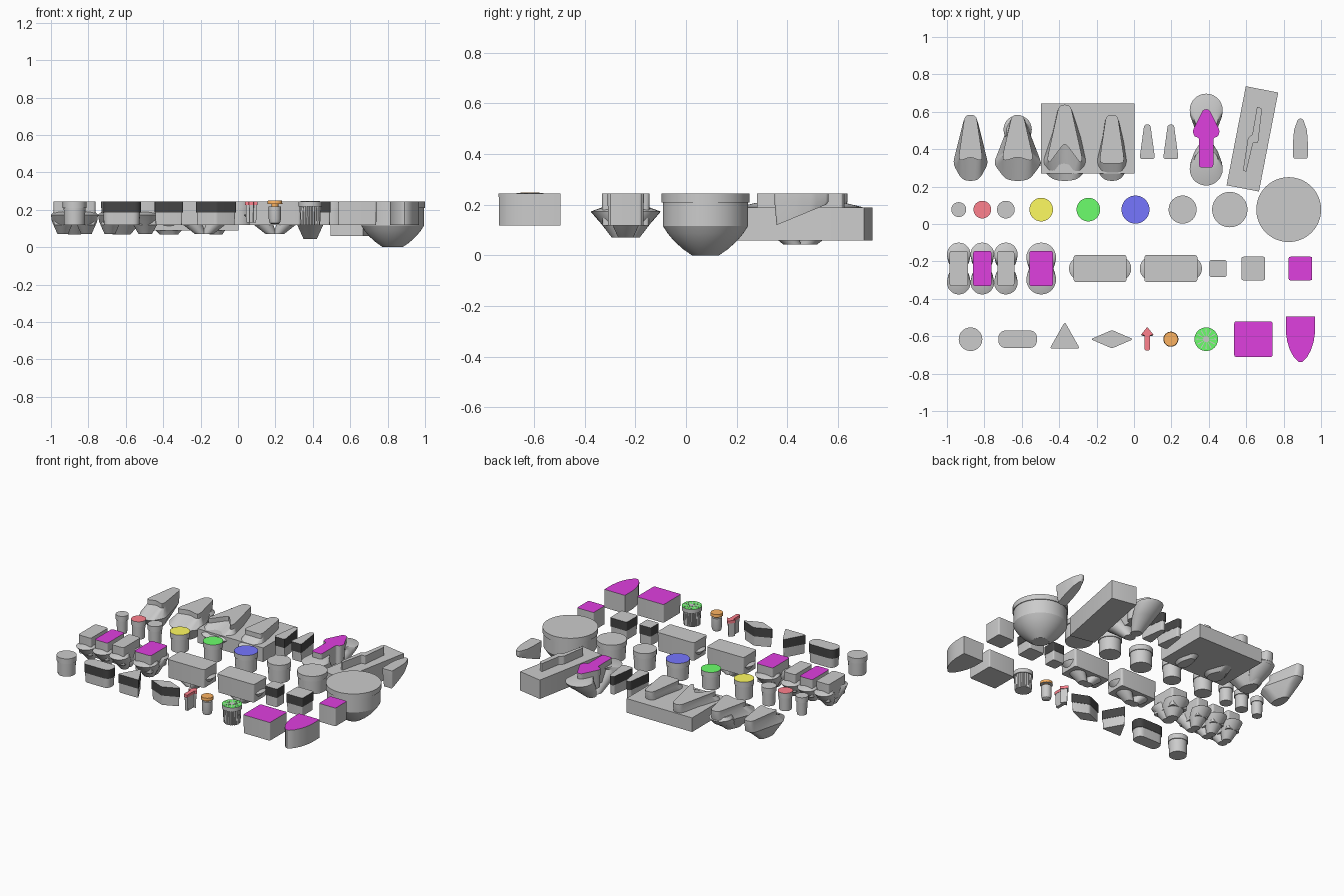
import bpy, bmesh, math
from mathutils import Vector

if "Cube" in bpy.data.objects:
    bpy.data.objects.remove(bpy.data.objects["Cube"])

U = 0.126                       # one layout unit
OX, OY, TOP = 0.008, 0.077, 0.245


def mat(name, r, g, b):
    m = bpy.data.materials.new(name)
    m.diffuse_color = (r, g, b, 1)
    m.use_nodes = True
    m.node_tree.nodes["Principled BSDF"].inputs["Base Color"].default_value = m.diffuse_color
    return m


GREY = mat("grey", .8, .8, .8)
PURPLE = mat("purple", .74, .05, .74)
RED = mat("red", 1, .22, .27)
YELLOW = mat("yellow", 1, .96, .12)
GREEN = mat("green", .15, 1, .15)
BLUE = mat("blue", .18, .18, 1)
ORANGE = mat("orange", .98, .45, .12)
BLACK = mat("black", .06, .06, .06)


def loft(name, x, y, rings, top=GREY, band=GREY, rot=0):
    """Skin equal-length rings from top to bottom; colour the top and first band."""
    bm = bmesh.new()
    vs = [[bm.verts.new(Vector(p) * U) for p in r] for r in rings]
    n = len(vs[0])
    mats = [GREY]
    for m in (top, band):
        if m not in mats:
            mats.append(m)
    bm.faces.new(vs[0]).material_index = mats.index(top)
    bm.faces.new(vs[-1])
    for k in range(len(vs) - 1):
        for i in range(n):
            j = (i + 1) % n
            f = bm.faces.new((vs[k][i], vs[k][j], vs[k + 1][j], vs[k + 1][i]))
            if k == 0:
                f.material_index = mats.index(band)
    bmesh.ops.recalc_face_normals(bm, faces=bm.faces)
    me = bpy.data.meshes.new(name)
    bm.to_mesh(me)
    bm.free()
    if len(mats) > 1:
        for m in mats:
            me.materials.append(m)
    ob = bpy.data.objects.new(name, me)
    ob.location = (OX + x * U, OY + y * U, TOP)
    ob.rotation_euler.z = math.radians(rot)
    bpy.context.collection.objects.link(ob)
    return ob


def circle(z, r, cy=0, n=40):
    return [(r * math.cos(2 * math.pi * i / n), cy + r * math.sin(2 * math.pi * i / n), z)
            for i in range(n)]


def rounded(pts, d, seg=4):
    """Round every polygon corner with a small quadratic curve."""
    out = []
    for i, p in enumerate(pts):
        p, a, b = Vector(p), Vector(pts[i - 1]), Vector(pts[(i + 1) % len(pts)])
        s = p + (a - p).normalized() * min(d, (a - p).length * .49)
        e = p + (b - p).normalized() * min(d, (b - p).length * .49)
        for k in range(seg + 1):
            t = k / seg
            out.append(s * (1 - t) ** 2 + p * 2 * t * (1 - t) + e * t * t)
    return out


def flat(pts, z, s=1, cy=0):
    return [(p[0] * s, cy + (p[1] - cy) * s, z) for p in pts]


def rect(w, h, d=.08):
    return rounded([(-w / 2, -h / 2), (w / 2, -h / 2), (w / 2, h / 2), (-w / 2, h / 2)], d)


def mirror(half):
    """Complete an outline whose right half runs from the top to the bottom."""
    return half + [(-x, y) for x, y in reversed(half) if abs(x) > 1e-6]


def insert(name, x, y, pts, top=GREY, cy=0):
    return loft(name, x, y, [flat(pts, 0), flat(pts, -1, .99, cy)], top)


def flanged(name, x, y, pts, cy=0):
    return loft(name, x, y, [flat(pts, 0), flat(pts, -.48), flat(pts, -.48, .95, cy),
                             flat(pts, -1, .92, cy)], GREY, BLACK)


def cup(name, x, y, rings, rot=0):
    return loft(name, x, y, [circle(z, r, c, 28) for z, r, c in rings], rot=rot)


def double_cup(name, x, y, w, h, c, r, top=GREY, rot=0):
    loft(name, x, y, [flat(rect(w, h, .12), 0), flat(rect(w, h, .12), -1, .97)], top, rot=rot)
    for i in (0, 180):
        cup(name + "_reflector", x, y, [(-.44, r * .72, c - .22), (-.57, r, c),
            (-.85, r * .92, c - .2), (-1.39, r * .45, .15)], rot + i)


# round inserts
for x, r, c in ((-7.5, .315, GREY), (-6.5, .375, RED), (-5.5, .375, GREY), (-4, .5, YELLOW),
                (-2, .5, GREEN), (0, .595, BLUE), (2, .595, GREY), (4, .75, GREY)):
    loft("round_insert", x, 0, [circle(0, r), circle(-.28, r), circle(-.28, r - .04),
                                circle(-1, r - .06)], c)
loft("round_insert_end", -7, -5.5, [circle(0, .5), circle(-.28, .5), circle(-.28, .46),
                                    circle(-1, .44)])

# large round insert with bowl
loft("large_bowl_insert", 6.5, 0, [circle(z, r, n=64) for z, r in (
    (0, 1.375), (-.28, 1.375), (-.28, 1.33), (-1.03, 1.33), (-1.25, 1.19),
    (-1.5, .98), (-1.75, .7), (-1.944, .42))])

# rectangular inserts with paired reflectors
for x, w, c, r, col in ((-7.5, .78, .6, .5, GREY), (-6.5, .78, .6, .5, PURPLE),
                        (-5.5, .72, .6, .5, GREY), (-4, 1, .47, .63, PURPLE)):
    double_cup("rectangle_insert", x, -2.5, w, 1.5, c, r, col)
for x in (-1.5, 1.5):
    double_cup("bar_insert", x, -2.5, 1.14, 2.25, .8, .52, rot=90)

# square inserts
flanged("small_square", 3.5, -2.5, rect(.72, .72))
flanged("square", 5, -2.5, rect(1, 1))
insert("purple_square", 7, -2.5, rect(1, 1), PURPLE)
insert("purple_large_square", 5, -5.5, rect(1.62, 1.5), PURPLE)

# pill, triangle, diamond
flanged("pill", -5, -5.5, rounded([(-.82, -.375), (.82, -.375), (.82, .375), (-.82, .375)], .36, 8))
flanged("triangle", -3, -5.5, rounded([(-.64, -.4), (.64, -.4), (0, .74)], .12))
flanged("diamond", -1, -5.5, rounded([(-.9, 0), (0, -.39), (.9, 0), (0, .39)], .1))

# small red arrow
arrow = rounded(mirror([(0, .52), (.28, .17), (.11, .17), (.11, -.47)]), .05)
loft("small_arrow", .5, -5.5, [flat(arrow, 0), flat(arrow, -.15), flat(arrow, -.15, .88),
                               flat(arrow, -.9, .8)], RED, RED)

# orange button in a cup
loft("button_cup", 1.5, -5.5, [circle(-.22, .26), circle(-.75, .26), circle(-.92, .22),
                               circle(-.97, .14)])
loft("button_stem", 1.5, -5.5, [circle(-.1, .15), circle(-.3, .15)], ORANGE, ORANGE)
loft("button_cap", 1.5, -5.5, [circle(.03, .3), circle(-.12, .32)], ORANGE, ORANGE)

# starburst insert: ribbed body, green face, grey spokes
ribs = [(math.cos(a) * r, math.sin(a) * r) for i in range(48)
        for a, r in ((i * math.pi / 24, .46 if i % 2 else .42),)]
loft("starburst_body", 3, -5.5, [flat(ribs, -.2), flat(ribs, -1, .92)])
loft("starburst_face", 3, -5.5, [circle(0, .5), circle(-.22, .5)], GREEN)
loft("starburst_hub", 3, -5.5, [circle(.01, .13), circle(-.05, .13)])
for i in range(12):
    loft("starburst_spoke", 3, -5.5, [flat([(.1, -.008), (.42, -.025), (.42, .025), (.1, .008)], z)
                                      for z in (.01, -.05)], rot=i * 30)

# shield
shield = mirror([(.62, .96), (.62, .3), (.56, -.1), (.45, -.45), (.29, -.75), (.1, -.95), (0, -.98)])
insert("shield", 7, -5.5, shield, PURPLE)

# small wedges
for x in (.5, 1.5):
    flanged("small_wedge", x, 2.85,
            rounded([(-.33, -.7), (.33, -.7), (.13, .76), (-.13, .76)], .12), .0)


# pointed lenses with flared reflectors
def lens(name, x, tip, base, wi, wo, notch):
    def ring(half, z):
        return flat(rounded(mirror(half), .22), z)
    top = [(.24, tip), (wi, base + .2), (wi * .9, base), (0, base + notch)]
    outer = [(.26, tip - .1), (wo, base - .1), (wo * .5, 1.28), (0, 1.2)]
    low = [(.26, tip - .5), (wo * .85, base + .1), (wo * .45, 1.5), (0, 1.42)]
    foot = [(.15, base + .9), (wo * .4, base + .3), (wo * .3, base - .15), (0, base - .2)]
    loft(name, x, 0, [ring(top, 0), ring(top, -.25), ring(outer, -.65), ring(low, -.9),
                      ring(foot, -1.4)])


lens("narrow_lens", -7, 4.02, 2.05, .5, .75, .2)
lens("wide_lens", -5, 4.02, 2.05, .65, 1.02, .2)
lens("chevron_lens", -3, 4.45, 1.95, .75, 1.08, .9)
lens("straight_lens", -1, 4.02, 1.95, .52, .75, .02)
cup("wide_lens_reflector", -5, 0, [(-.4, .48, 3.35), (-.55, .6, 3.4), (-.85, .55, 3.2),
                                   (-1.4, .25, 2.6)])
slab = [(-4.01, 1.53), (-.04, 1.53), (-.04, 4.5), (-4.01, 4.5)]
loft("lens_block", 0, 0, [flat(slab, -.46), flat(slab, -1.23)])

# large purple arrow with paired reflectors
big = rounded(mirror([(.12, 1.26), (.42, .66), (.58, .34), (.5, .08), (.3, .06), (.3, -1.22)]), .12)
loft("large_arrow", 3, 3, [flat(big, 0), flat(big, -1, .97)], PURPLE)
for rot in (0, 180):
    cup("large_arrow_reflector", 3, 2.97, [(-.3, .5, .9), (-.43, .7, 1.25), (-.6, .69, 1.15),
                                           (-1, .55, .75), (-1.6, .28, .25)], rot)

# tilted block with raised zigzag bolt
loft("bolt_block", 4.96, 3, [flat(rect(1.4, 4.28, .01), z) for z in (-.44, -1.47)], rot=-11)
bolt = [(5.16, 4.37), (5.37, 4.28), (5.2, 2.84), (4.99, 2.84), (4.7, 1.6), (4.56, 1.66),
        (4.77, 3.02), (4.96, 3.2)]
loft("bolt", 0, 0, [flat(rounded(bolt, .05), z) for z in (0, -.5)])

# bullet insert with sloping underside
bullet = rounded(mirror([(.1, .87), (.27, .4), (.31, -.05), (.31, -.83)]), .1)
loft("bullet_insert", 7, 2.99, [flat(bullet, 0), flat(bullet, -.25),
     [(p[0] * .85, p[1] * .92, -.68 + .38 * p[1]) for p in bullet]])

# smooth curves, keep edges
bpy.ops.object.select_all(action='SELECT')
bpy.context.view_layer.objects.active = bpy.data.objects["shield"]
bpy.ops.object.shade_smooth_by_angle(angle=math.radians(30))
